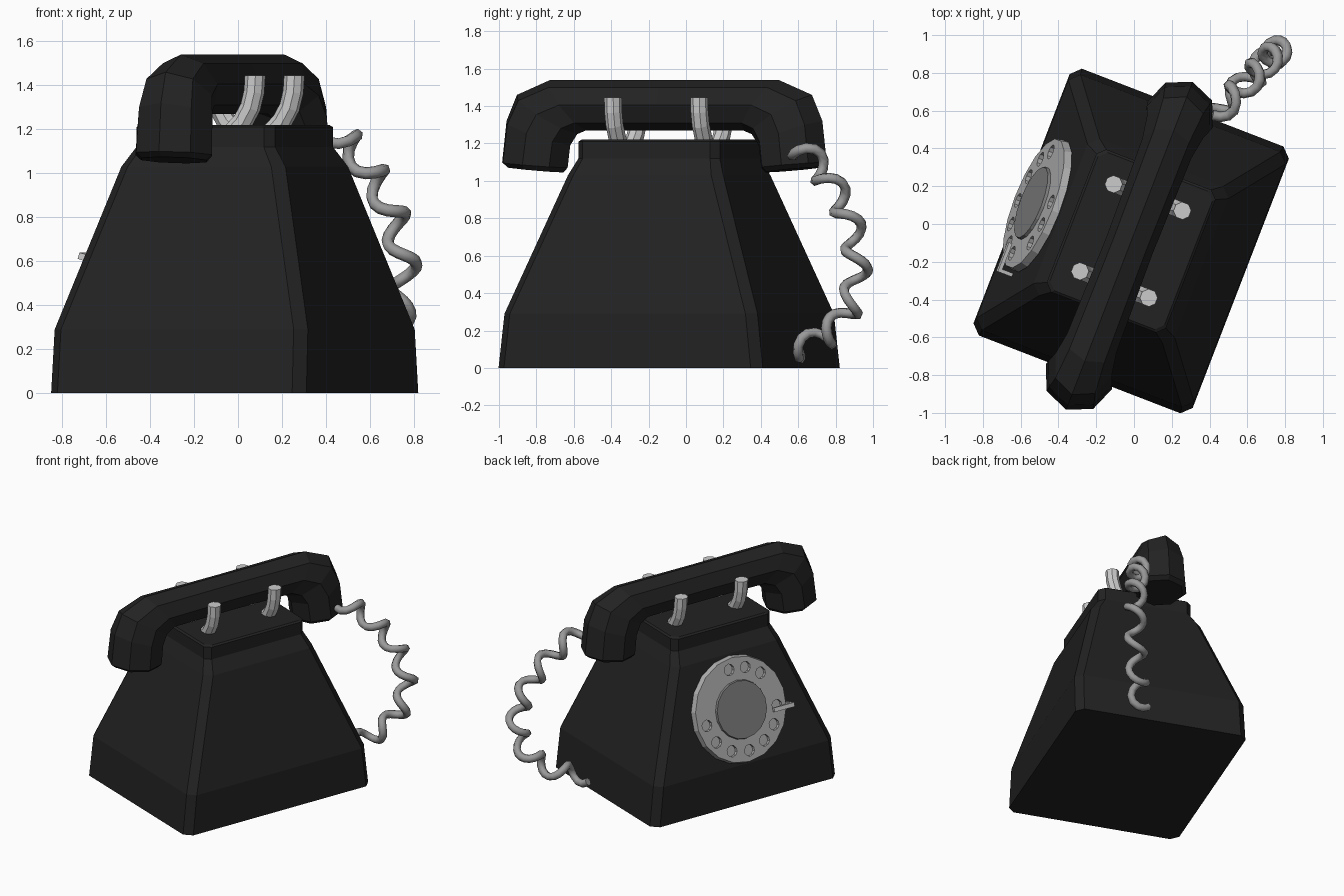
import bpy, bmesh
from math import sin, cos, pi, radians
from mathutils import Matrix, Vector
from mathutils.geometry import interpolate_bezier

if "Cube" in bpy.data.objects:
    bpy.data.objects.remove(bpy.data.objects["Cube"])

# phone frame: x = depth (dial faces -x), y = along the handset, turned on the ground
PHONE = Matrix.Translation((-0.015, -0.09, 0)) @ Matrix.Rotation(radians(-21.1), 4, 'Z')


def material(name, v):
    m = bpy.data.materials.new(name)
    m.diffuse_color = (v, v, v, 1)
    m.use_nodes = True
    m.node_tree.nodes["Principled BSDF"].inputs["Base Color"].default_value = m.diffuse_color
    return m


BLACK = material("black", 0.016)
METAL = material("light_grey", 0.6)
WHEEL = material("mid_grey", 0.42)
DARK = material("dark_grey", 0.2)
CORD = material("cord_grey", 0.32)


def finish(name, bm, mat, matrix=PHONE):
    bmesh.ops.recalc_face_normals(bm, faces=bm.faces)
    me = bpy.data.meshes.new(name)
    bm.to_mesh(me)
    bm.free()
    me.materials.append(mat)
    ob = bpy.data.objects.new(name, me)
    ob.matrix_world = matrix
    bpy.context.collection.objects.link(ob)
    return ob


def loft(name, rings, mat):
    """Skin a list of equal-length point rings and cap both ends."""
    bm = bmesh.new()
    rs = [[bm.verts.new(p) for p in r] for r in rings]
    for a, b in zip(rs, rs[1:]):
        for i in range(len(a)):
            j = (i + 1) % len(a)
            bm.faces.new((a[i], a[j], b[j], b[i]))
    bm.faces.new(rs[0])
    bm.faces.new(rs[-1])
    return finish(name, bm, mat)


# body: chamfered rectangles stacked up
def chamfered(z, hx, hy, c):
    pts = [(hx, hy - c), (hx - c, hy)]
    quad = pts + [(-x, y) for x, y in reversed(pts)]
    return [(x, y, z) for x, y in quad + [(-x, -y) for x, y in quad]]


loft("body", [chamfered(*s) for s in (
    (0, 0.622, 0.757, 0.05), (0.29, 0.617, 0.725, 0.05), (1.03, 0.40, 0.445, 0.05),
    (1.12, 0.338, 0.405, 0.04), (1.21, 0.338, 0.405, 0.04), (1.22, 0.325, 0.392, 0.04))], BLACK)


# handset: octagon swept along the bar and down into both ends
def octagon(oy, oz, iy, iz, w):
    o, i = Vector((0, oy, oz)), Vector((0, iy, iz))
    mid, rad = (o + i) / 2, (o - i) / 2
    return [mid + rad * cos(k * pi / 4) + Vector((w * sin(k * pi / 4), 0, 0)) for k in range(8)]


half = [(0.654, 1.54, 0.45, 1.27, 0.14), (0.845, 1.46, 0.50, 1.25, 0.16),
        (0.905, 1.32, 0.54, 1.19, 0.18), (0.93, 1.10, 0.555, 1.07, 0.187),
        (0.90, 1.075, 0.58, 1.045, 0.16)]
stations = [(-a, b, -c, d, w) for a, b, c, d, w in reversed(half)] + [(0, 1.54, 0, 1.27, 0.13)] + half
loft("handset", [[p + Vector((0, -0.027, 0)) for p in octagon(*s)] for s in stations], BLACK)

# four curved cradle prongs
path = [Vector((x, 0, z)) for x, z in
        ((0.09, 1.19), (0.135, 1.235), (0.172, 1.30), (0.19, 1.37), (0.195, 1.445))]
for sx, sy in ((1, 1), (1, -1), (-1, 1), (-1, -1)):
    rings = []
    for k, p in enumerate(path):
        t = (path[min(k + 1, 4)] - path[max(k - 1, 0)]).normalized()
        if k == 4:
            t = Vector((0, 0, 1))
        n = Vector((t.z, 0, -t.x))
        ring = [p + n * 0.047 * cos(a) + Vector((0, 0.047 * sin(a), 0))
                for a in (pi / 8 + i * pi / 4 for i in range(8))]
        rings.append([(sx * v.x, v.y + sy * 0.247, v.z) for v in ring])
    loft("cradle_prong", rings, METAL)

# dial frame: lies on the sloping front, z outwards
nz = Vector((-0.958, 0, 0.287)).normalized()
nx = Vector((0, -1, 0))
DIAL = Matrix((nx, nz.cross(nx), nz)).transposed().to_4x4()
DIAL = PHONE @ Matrix.Translation((-0.511, 0, 0.66)) @ DIAL


def disc(bm, r, r2, z0, z1, n, x=0, y=0):
    bmesh.ops.create_cone(bm, cap_ends=True, segments=n, radius1=r, radius2=r2, depth=z1 - z0,
                          matrix=Matrix.Translation((x, y, (z0 + z1) / 2)))


def dial_part(name, r, r2, z0, z1, mat):
    bm = bmesh.new()
    disc(bm, r, r2, z0, z1, 18)
    return finish(name, bm, mat, DIAL)


dial_part("dial_back_plate", 0.355, 0.355, -0.02, 0.02, DARK)
wheel = dial_part("dial_wheel", 0.375, 0.365, 0.005, 0.045, WHEEL)
dial_part("dial_hub", 0.21, 0.20, 0.03, 0.06, DARK)

# finger holes
bm = bmesh.new()
for deg in (46, 72, 98, 189, 217, 245, 273, 300, 326, 352):
    a = radians(deg)
    disc(bm, 0.04, 0.04, 0.021, 0.1, 10, 0.29 * cos(a), 0.29 * sin(a))
cutter = finish("finger_hole_cutter", bm, DARK, DIAL)
cutter.hide_render = True
cutter.hide_viewport = True
cut = wheel.modifiers.new("holes", 'BOOLEAN')
cut.operation = 'DIFFERENCE'
cut.object = cutter

# finger stop: bar over the wheel plus a leg at the rim
bm = bmesh.new()
for loc, size in (((0.32, -0.06, 0.07), (0.16, 0.03, 0.02)), ((0.395, -0.06, 0.035), (0.02, 0.03, 0.09))):
    bmesh.ops.create_cube(bm, size=1, matrix=Matrix.Translation(loc) @ Matrix.Diagonal((*size, 1)))
finish("finger_stop", bm, METAL, DIAL)

# coiled cord: helix around a drooping arc behind the phone
N = 80
arc = interpolate_bezier(*[Vector((0.42 + d * 0.71, 0.57 + d * 0.73, z)) for d, z in
                           ((0.03, 1.19), (0.57, 0.86), (0.68, 0.2), (0.0, 0.10))], N)
side = Vector((-0.71, 0.70, 0)).normalized()
curve = bpy.data.curves.new("cord", 'CURVE')
curve.dimensions = '3D'
curve.bevel_depth = 0.028
curve.bevel_resolution = 1
curve.use_fill_caps = True
spline = curve.splines.new('POLY')
spline.points.add(N - 1)
s = 0
for k, p in enumerate(arc):
    t = (arc[min(k + 1, N - 1)] - arc[max(k - 1, 0)]).normalized()
    if k:
        s += (p - arc[k - 1]).length
    phi = 2 * pi * (s - 0.12) / 0.23
    q = p + 0.058 * (t.cross(side) * cos(phi) + side * sin(phi))
    spline.points[k].co = (*q, 1)
curve.materials.append(CORD)
bpy.context.collection.objects.link(bpy.data.objects.new("cord", curve))
